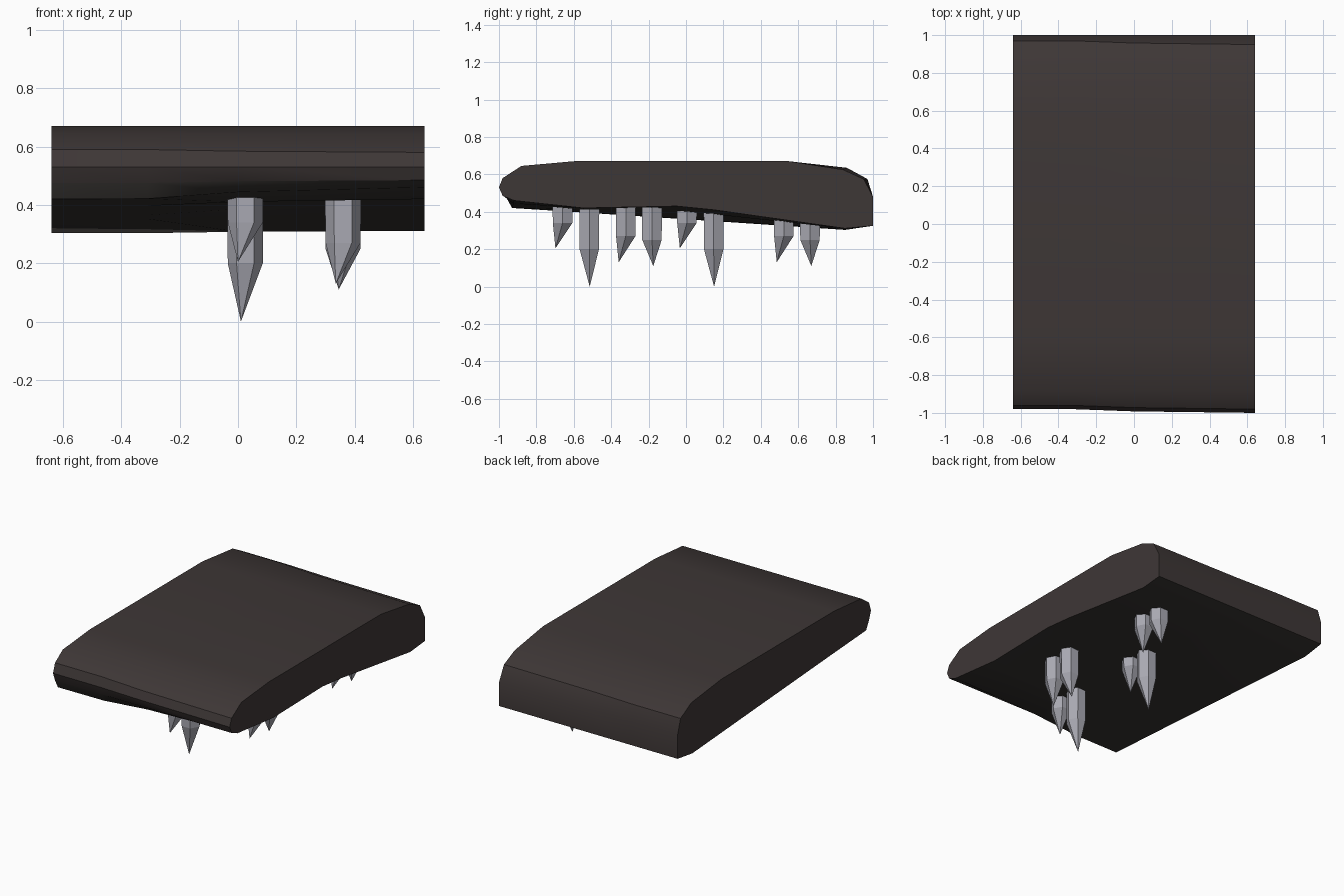
import bpy, bmesh, math

if "Cube" in bpy.data.objects:
    bpy.data.objects.remove(bpy.data.objects["Cube"])


def material(name, rgb):
    m = bpy.data.materials.new(name)
    m.diffuse_color = (*rgb, 1)
    m.use_nodes = True
    m.node_tree.nodes["Principled BSDF"].inputs["Base Color"].default_value = m.diffuse_color
    return m


rock = material("dark rock", (0.048, 0.038, 0.037))
under = material("rock underside", (0.040, 0.036, 0.033))
spike_grey = material("pale grey", (0.40, 0.40, 0.45))


def finish(bm, name, mats):
    bmesh.ops.recalc_face_normals(bm, faces=bm.faces)
    me = bpy.data.meshes.new(name)
    bm.to_mesh(me)
    bm.free()
    ob = bpy.data.objects.new(name, me)
    bpy.context.collection.objects.link(ob)
    for m in mats:
        me.materials.append(m)
    return ob


# Slab: side profiles (y, z) at the left and right ends, blended across x
left = [(-.60, .67), (-.88, .645), (-.96, .59), (-.98, .53), (-.96, .475),
        (-.93, .42), (-.55, .396), (-.05, .363), (.15, .35), (.85, .303),
        (1, .325), (1, .48), (.97, .575), (.86, .635), (.55, .67)]
right = [(-.60, .67), (-.88, .645), (-.98, .58), (-1, .53), (-.98, .485),
         (-.92, .46), (-.55, .42), (-.05, .43), (.15, .41), (.85, .311),
         (1, .325), (1, .48), (.95, .575), (.84, .625), (.55, .67)]
bm = bmesh.new()
rings = []
for x, t in ((-.64, 0), (-.31, .03), (0, .6), (.64, 1)):
    rings.append([bm.verts.new((x, a[0] + (b[0] - a[0]) * t, a[1] + (b[1] - a[1]) * t))
                  for a, b in zip(left, right)])
n = len(left)
for r, s in zip(rings, rings[1:]):
    for i in range(n):
        j = (i + 1) % n
        f = bm.faces.new((r[i], r[j], s[j], s[i]))
        f.material_index = 1 if 4 <= i <= 9 else 0
bm.faces.new(rings[0])
bm.faces.new(rings[-1])
slab = finish(bm, "rock_slab", [rock, under])
bpy.context.view_layer.objects.active = slab
slab.select_set(True)
bpy.ops.object.shade_smooth_by_angle(angle=math.radians(35))
slab.select_set(False)


# Spikes: hexagonal shafts with an off-centre point, roots sunk in the slab
def spike(name, cx, cy, shoulder, tip):
    bm = bmesh.new()
    rows = []
    for z, r in ((.46, .062), (shoulder, .060)):
        rows.append([bm.verts.new((cx + r * math.cos(k * math.pi / 3),
                                   cy + r * math.sin(k * math.pi / 3), z)) for k in range(6)])
    point = bm.verts.new(tip)
    for k in range(6):
        j = (k + 1) % 6
        bm.faces.new((rows[0][k], rows[0][j], rows[1][j], rows[1][k]))
        bm.faces.new((rows[1][k], rows[1][j], point))
    bm.faces.new(rows[0])
    finish(bm, name, [spike_grey])


for tag, d_mid, d_side in (("front", 0, 0), ("back", .665, .845)):
    spike(tag + "_middle_short_spike", .025, -.66 + d_mid, .34, (.0, -.698 + d_mid, .205))
    spike(tag + "_middle_long_spike", .025, -.517 + d_mid, .20, (.01, -.515 + d_mid, 0))
    spike(tag + "_side_short_spike", .36, -.322 + d_side, .27, (.335, -.36 + d_side, .13))
    spike(tag + "_side_long_spike", .36, -.182 + d_side, .25, (.345, -.175 + d_side, .11))
